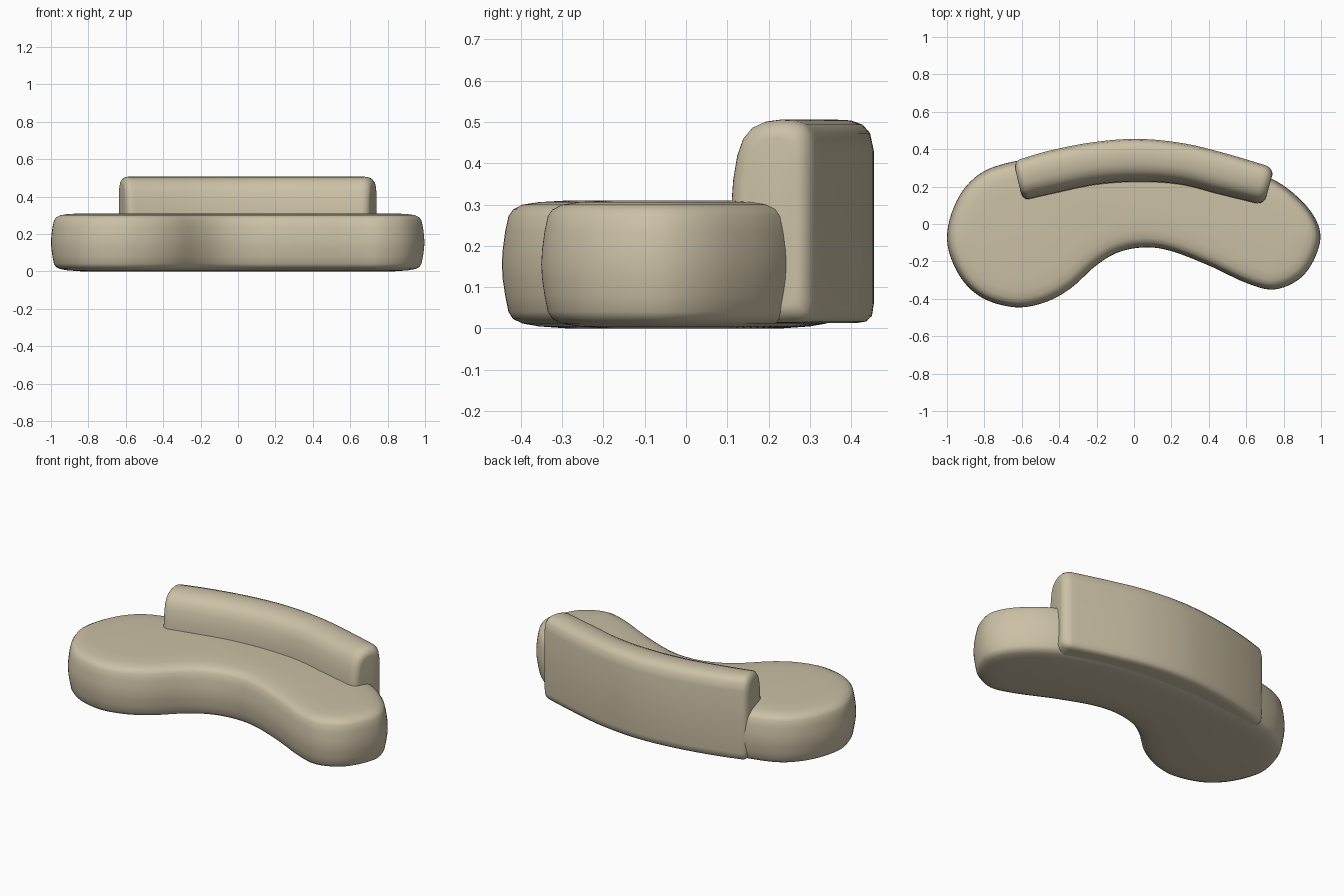
import bpy, bmesh, math
from mathutils import Vector

cube = bpy.data.objects.get("Cube")
if cube:
    bpy.data.objects.remove(cube, do_unlink=True)

fabric = bpy.data.materials.new("beige fabric")
fabric.use_nodes = True
colour = (0.60, 0.53, 0.38, 1)
fabric.diffuse_color = colour
bsdf = fabric.node_tree.nodes["Principled BSDF"]
bsdf.inputs["Base Color"].default_value = colour
bsdf.inputs["Roughness"].default_value = 0.9


def spline(points, t, closed=False):
    """Smooth curve through the points; t counts in points."""
    n = len(points)
    i = math.floor(t) if closed else min(max(math.floor(t), 0), n - 2)
    f = t - i

    def p(k):
        if closed:
            return Vector(points[k % n])
        if k < 0:
            return 2 * Vector(points[0]) - Vector(points[1])
        if k >= n:
            return 2 * Vector(points[-1]) - Vector(points[-2])
        return Vector(points[k])
    a, b, c, d = (p(i + k) for k in (-1, 0, 1, 2))
    return 0.5 * (2 * b + (c - a) * f + (2 * a - 5 * b + 4 * c - d) * f * f
                  + (3 * b - a - 3 * c + d) * f ** 3)


def loft(name, rings):
    """Skin a row of closed rings and cap both ends."""
    bm = bmesh.new()
    rows = [[bm.verts.new(co) for co in ring] for ring in rings]
    for low, high in zip(rows, rows[1:]):
        for i in range(len(low)):
            bm.faces.new((low[i - 1], low[i], high[i], high[i - 1]))
    bm.faces.new(rows[0][::-1])
    bm.faces.new(rows[-1])
    bmesh.ops.recalc_face_normals(bm, faces=bm.faces)
    mesh = bpy.data.meshes.new(name)
    bm.to_mesh(mesh)
    bm.free()
    mesh.materials.append(fabric)
    obj = bpy.data.objects.new(name, mesh)
    bpy.context.collection.objects.link(obj)
    bpy.ops.object.select_all(action="DESELECT")
    obj.select_set(True)
    bpy.context.view_layer.objects.active = obj
    bpy.ops.object.shade_smooth_by_angle(angle=math.radians(50))
    return obj


# Kidney-shaped seat: plan outline, then (inset, height) levels of its puffy side
outline = [(-1, -.08), (-.95, .12), (-.83, .265), (-.64, .335), (-.35, .37),
           (0, .39), (.4, .35), (.72, .25), (.9, .12), (.99, -.02), (.98, -.15),
           (.895, -.285), (.75, -.35), (.6, -.315), (.4, -.222), (.2, -.145),
           (.06, -.125), (-.08, -.15), (-.2, -.22), (-.34, -.345),
           (-.48, -.42), (-.64, -.445), (-.82, -.39), (-.94, -.265)]
side = [(.16, 0), (.09, .005), (.05, .012), (.027, .023), (.016, .04), (.008, .08),
        (.002, .12), (0, .155), (.002, .19), (.008, .235), (.016, .272),
        (.027, .288), (.05, .3), (.09, .306), (.16, .31)]
steps = 6
count = len(outline) * steps
plan = [spline(outline, i / steps, True) for i in range(count)]
inward = []
for i in range(count):
    along = (plan[(i + 1) % count] - plan[i - 1]).normalized()
    inward.append(Vector((along.y, -along.x)))
loft("seat", [[(*(p + n * inset), z) for p, n in zip(plan, inward)]
              for inset, z in side])

# Curved backrest: front and back edges in plan, and a (depth, height) section
front = [(-.595, .125), (-.42, .165), (-.2, .21), (.03, .225), (.25, .21),
         (.45, .16), (.695, .1)]
back = [(-.645, .335), (-.46, .39), (-.22, .437), (.02, .455), (.26, .432),
        (.48, .38), (.75, .3)]
section = [(.03, .013), (0, .04), (0, .3), (.02, .36), (.07, .42), (.14, .46),
           (.25, .487), (.4, .501), (.58, .506), (.75, .504), (.88, .494),
           (.96, .473), (1, .43), (1, .06), (.98, .03), (.92, .017), (.82, .013)]
radius = .045
ends = [(radius * (1 - math.cos(a)) / .23, radius * (1 - math.sin(a)))
        for a in (math.radians(k * 15) for k in range(7))]
last = len(front) - 1
stations = ends + [(ends[-1][0] + (last - 2 * ends[-1][0]) * k / 40, 0)
                   for k in range(1, 40)]
stations += [(last - t, inset) for t, inset in reversed(ends)]
rings = []
for t, inset in stations:
    f, b = spline(front, t), spline(back, t)
    ring = []
    for depth, z in section:
        depth = .5 + (depth - .5) * (1 - inset / .115)
        z = .26 + (z - .26) * (1 - inset / .246)
        ring.append((*f.lerp(b, depth), z))
    rings.append(ring)
loft("backrest", rings)
